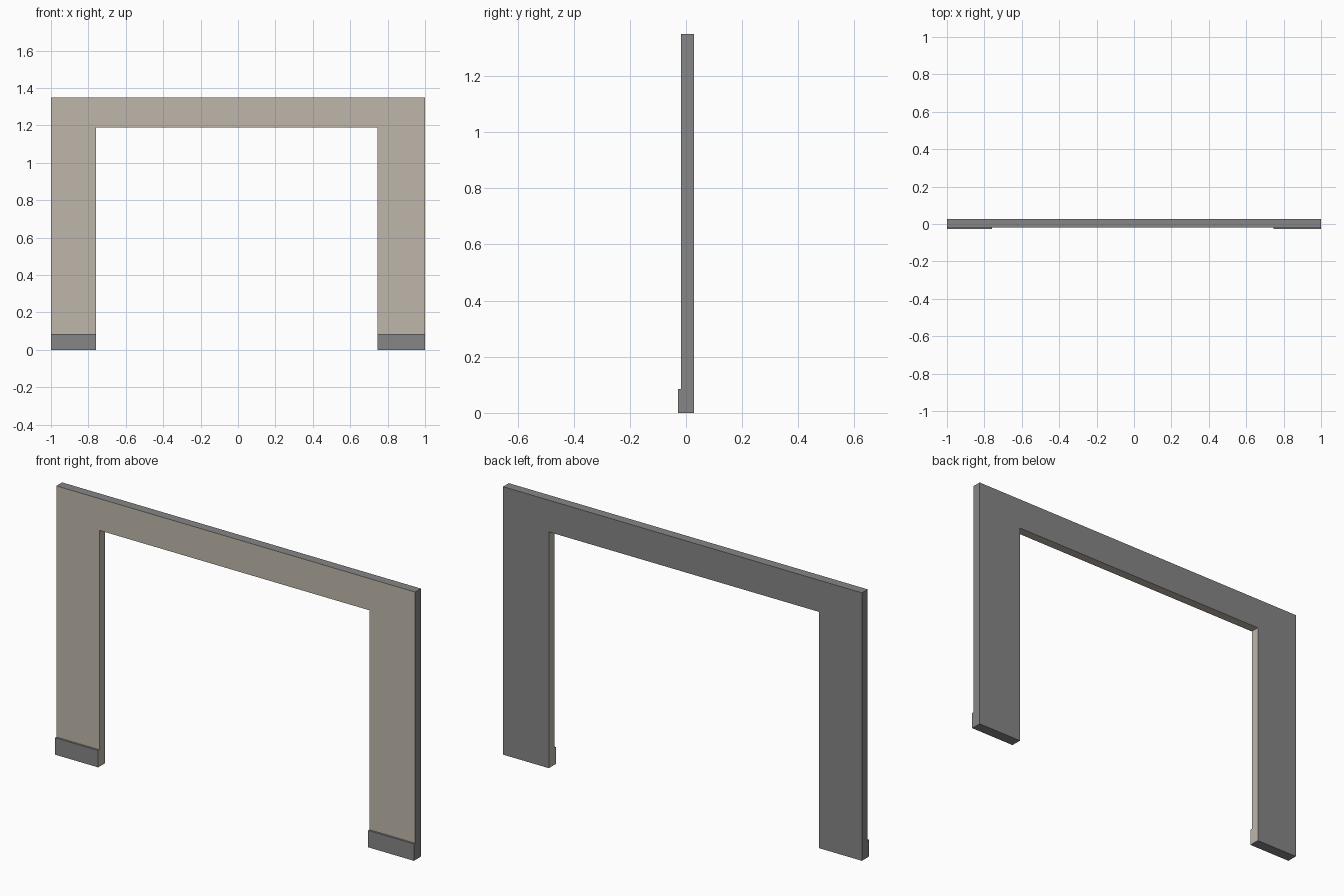
import bpy, bmesh

if "Cube" in bpy.data.objects:
    bpy.data.objects.remove(bpy.data.objects["Cube"])

def mat(name, rgb):
    m = bpy.data.materials.new(name)
    m.diffuse_color = (*rgb, 1)
    m.use_nodes = True
    m.node_tree.nodes["Principled BSDF"].inputs["Base Color"].default_value = m.diffuse_color
    return m

GREY = mat("grey", (0.24, 0.24, 0.24))
TAN = mat("warm_beige", (0.52, 0.47, 0.40))

BACK, FRONT, PLINTH_FRONT = 0.028, -0.018, -0.028
LEFT_IN, RIGHT_IN, LINTEL_Z, TOP_Z, PLINTH_Z = -0.76, 0.745, 1.19, 1.35, 0.085

def extrude_profile(name, points, y_front, y_back, is_tan):
    """Extrude an x-z outline along y; is_tan(face) picks the beige faces."""
    bm = bmesh.new()
    face = bm.faces.new([bm.verts.new((x, y_front, z)) for x, z in points])
    ext = bmesh.ops.extrude_face_region(bm, geom=[face], use_keep_orig=True)
    verts = [v for v in ext["geom"] if isinstance(v, bmesh.types.BMVert)]
    bmesh.ops.translate(bm, verts=verts, vec=(0, y_back - y_front, 0))
    bmesh.ops.recalc_face_normals(bm, faces=bm.faces)
    bm.normal_update()
    for f in bm.faces:
        f.material_index = int(is_tan(f))
    me = bpy.data.meshes.new(name)
    bm.to_mesh(me)
    bm.free()
    me.materials.append(GREY)
    me.materials.append(TAN)
    ob = bpy.data.objects.new(name, me)
    bpy.context.collection.objects.link(ob)
    return ob

def faces_opening(f):
    # reveals: leg sides and lintel underside that look into the opening
    c = f.calc_center_median()
    return abs(f.normal.y) < 0.5 and abs(c.x) < 0.9 and (
        c.x * f.normal.x < -0.01 or c.z > 1 and f.normal.z < -0.5)

# Surround: two legs and a lintel, beige on the front and in the opening
extrude_profile("surround_frame",
    [(-1, 0), (LEFT_IN, 0), (LEFT_IN, LINTEL_Z), (RIGHT_IN, LINTEL_Z),
     (RIGHT_IN, 0), (1, 0), (1, TOP_Z), (-1, TOP_Z)],
    FRONT, BACK, lambda f: f.normal.y < -0.5 or faces_opening(f))

# Plinth blocks on the foot of each leg
for name, x0, x1 in (("left_plinth", -1, LEFT_IN), ("right_plinth", RIGHT_IN, 1)):
    extrude_profile(name, [(x0, 0), (x1, 0), (x1, PLINTH_Z), (x0, PLINTH_Z)],
                    PLINTH_FRONT, FRONT, faces_opening)
